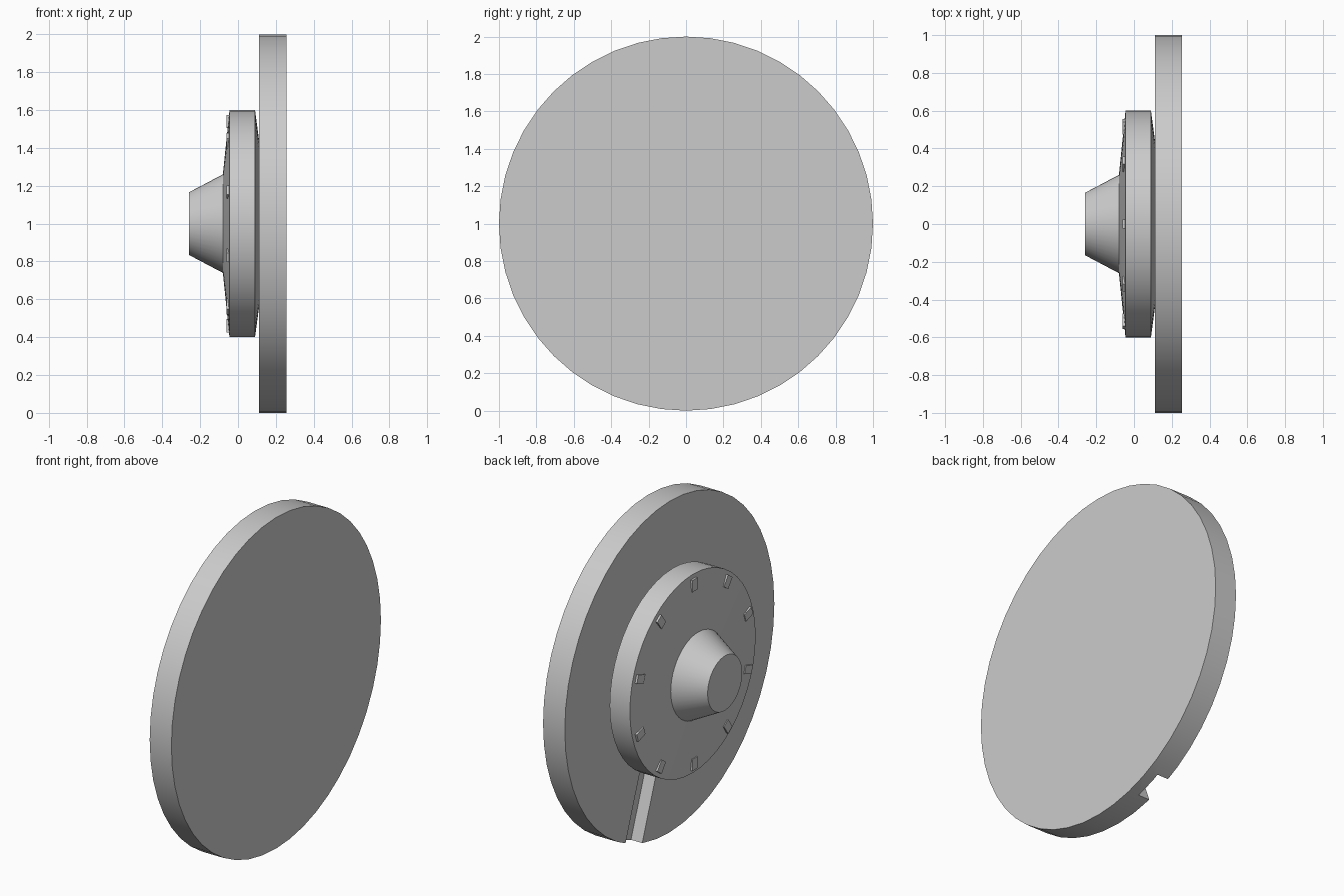
import bpy, bmesh
from math import radians, sin, cos, pi

if "Cube" in bpy.data.objects:
    bpy.data.objects.remove(bpy.data.objects["Cube"])

CZ = 1.0      # height of the shared axis
SEGS = 48


def finish(name, bm):
    bmesh.ops.recalc_face_normals(bm, faces=bm.faces)
    mesh = bpy.data.meshes.new(name)
    bm.to_mesh(mesh)
    bm.free()
    ob = bpy.data.objects.new(name, mesh)
    ob.location.z = CZ
    bpy.context.collection.objects.link(ob)
    return ob


def lathe_x(name, profile):
    """Closed solid turned round the x axis from (x, radius) points."""
    bm = bmesh.new()
    rings = []
    for x, r in profile:
        rings.append([bm.verts.new((x, r * sin(2 * pi * i / SEGS), r * cos(2 * pi * i / SEGS)))
                      for i in range(SEGS)])
    for a, b in zip(rings, rings[1:]):
        for i in range(SEGS):
            j = (i + 1) % SEGS
            bm.faces.new((a[i], a[j], b[j], b[i]))
    bm.faces.new(rings[0])
    bm.faces.new(rings[-1])
    return finish(name, bm)


def box(name, lo, hi, angle):
    """Box given by its corners, turned about the x axis."""
    bm = bmesh.new()
    bmesh.ops.create_cube(bm, size=1)
    for v in bm.verts:
        v.co = [(l + h) / 2 + c * (h - l) for l, h, c in zip(lo, hi, v.co)]
    ob = finish(name, bm)
    ob.rotation_euler.x = angle
    return ob


def smooth(ob):
    bpy.ops.object.select_all(action='DESELECT')
    ob.select_set(True)
    bpy.context.view_layer.objects.active = ob
    bpy.ops.object.shade_smooth_by_angle(angle=radians(30))


# Large round plate
plate = lathe_x("round_plate", [(0.11, 1.0), (0.185, 1.0), (0.255, 1.0)])

# Radial channel in the back of the plate, from hub to rim
cutter = box("channel_cutter", (0.0, -0.085, -1.2), (0.185, 0.085, -0.45), radians(20))
cutter.hide_render = True
cutter.hide_viewport = True
cut = plate.modifiers.new("channel", 'BOOLEAN')
cut.operation = 'DIFFERENCE'
cut.solver = 'EXACT'
cut.object = cutter

# Stepped hub with tapered boss behind the plate
hub = lathe_x("hub", [(-0.26, 0.165), (-0.08, 0.26), (-0.045, 0.6),
                      (0.09, 0.6), (0.11, 0.45)])

# Ring of ten small lugs on the hub face
for i in range(10):
    box("hub_lug", (-0.06, -0.025, 0.505), (-0.03, 0.025, 0.575), i * 2 * pi / 10)

# Apply the cut, then drop the helper
bpy.context.view_layer.update()
cutter.hide_viewport = False
bpy.context.view_layer.objects.active = plate
bpy.ops.object.modifier_apply(modifier="channel")
bpy.data.objects.remove(cutter)

for part in (plate, hub):
    smooth(part)
